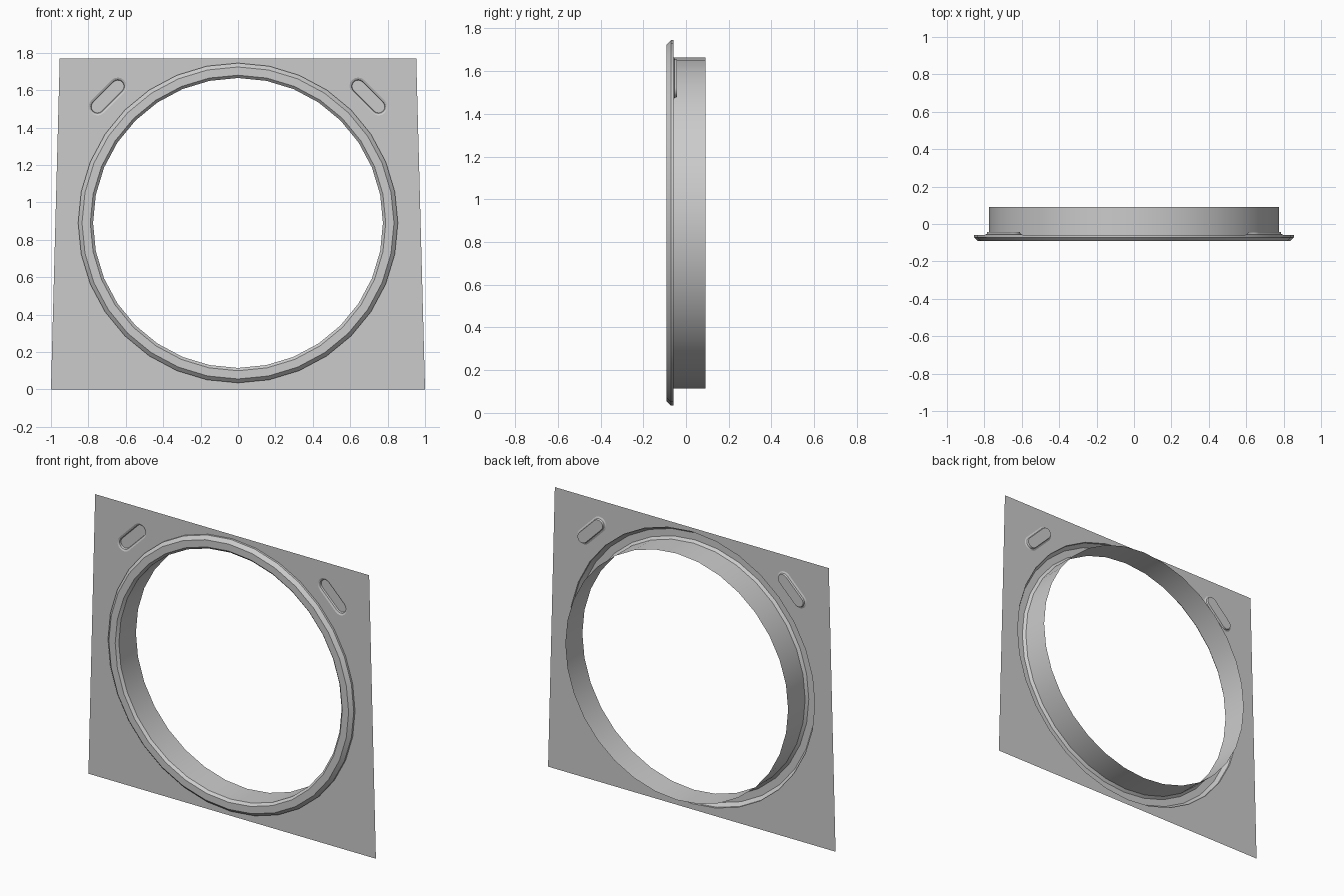
import bpy, bmesh, math
from mathutils import Vector

if "Cube" in bpy.data.objects:
    bpy.data.objects.remove(bpy.data.objects["Cube"])

PLATE_Y = -0.058
CZ = 0.89
SIDES = 32


def circle(r, y):
    return [Vector((r * math.sin(2 * math.pi * i / SIDES), y,
                    CZ + r * math.cos(2 * math.pi * i / SIDES))) for i in range(SIDES)]


def slot(side, r, y, half=0.077, steps=8):
    # capsule outline tilted 45 degrees, mirrored by side
    pts = []
    for end in (0, 1):
        for i in range(steps + 1):
            a = -math.pi / 2 + math.pi * (i / steps + end)
            u = (half if end == 0 else -half) + r * math.cos(a)
            v = r * math.sin(a)
            c = math.sqrt(0.5)
            pts.append(Vector((side * (0.697 - (u - v) * c), y, 1.566 + (u + v) * c)))
    return pts


def loft(bm, loops):
    rows = [[bm.verts.new(p) for p in loop] for loop in loops]
    n = len(rows[0])
    for a, b in zip(rows, rows[1:]):
        for i in range(n):
            j = (i + 1) % n
            bm.faces.new((a[i], a[j], b[j], b[i]))
    return rows


def finish(bm, name, flip_test):
    bm.normal_update()
    if flip_test(bm):
        bmesh.ops.reverse_faces(bm, faces=bm.faces[:])
    me = bpy.data.meshes.new(name)
    bm.to_mesh(me)
    bm.free()
    ob = bpy.data.objects.new(name, me)
    bpy.context.collection.objects.link(ob)
    bpy.ops.object.select_all(action='DESELECT')
    ob.select_set(True)
    bpy.context.view_layer.objects.active = ob
    bpy.ops.object.shade_smooth_by_angle(angle=math.radians(30))


def faces_back(bm):
    return sum(f.normal.y * f.calc_area() for f in bm.faces) > 0


# Thin tapered plate with a round opening and two slot openings
bm = bmesh.new()
corners = [Vector((x, PLATE_Y, z)) for x, z in ((-1, 0), (1, 0), (0.953, 1.77), (-0.953, 1.77))]
edges = []
for loop in (corners, circle(0.855, PLATE_Y), slot(1, 0.047, PLATE_Y), slot(-1, 0.047, PLATE_Y)):
    vs = [bm.verts.new(p) for p in loop]
    edges += [bm.edges.new((vs[i], vs[(i + 1) % len(vs)])) for i in range(len(vs))]
bmesh.ops.triangle_fill(bm, use_beauty=True, use_dissolve=False, edges=edges, normal=(0, -1, 0))
finish(bm, "plate", faces_back)

# Raised rim and rear sleeve as one open shell
bm = bmesh.new()
profile = [(0.855, PLATE_Y), (0.855, -0.071), (0.834, -0.092),
           (0.79, -0.092), (0.775, -0.077), (0.775, 0.092)]
loft(bm, [circle(r, y) for r, y in profile])
finish(bm, "rim_and_sleeve", faces_back)

# Slot recesses pressed backwards into the plate
for side, label in ((-1, "left"), (1, "right")):
    bm = bmesh.new()
    rows = loft(bm, [slot(side, r, y) for r, y in
                     ((0.047, PLATE_Y), (0.036, -0.053), (0.033, -0.042))])
    bm.faces.new(rows[-1])
    bmesh.ops.recalc_face_normals(bm, faces=bm.faces[:])
    finish(bm, "slot_recess_" + label, faces_back)
